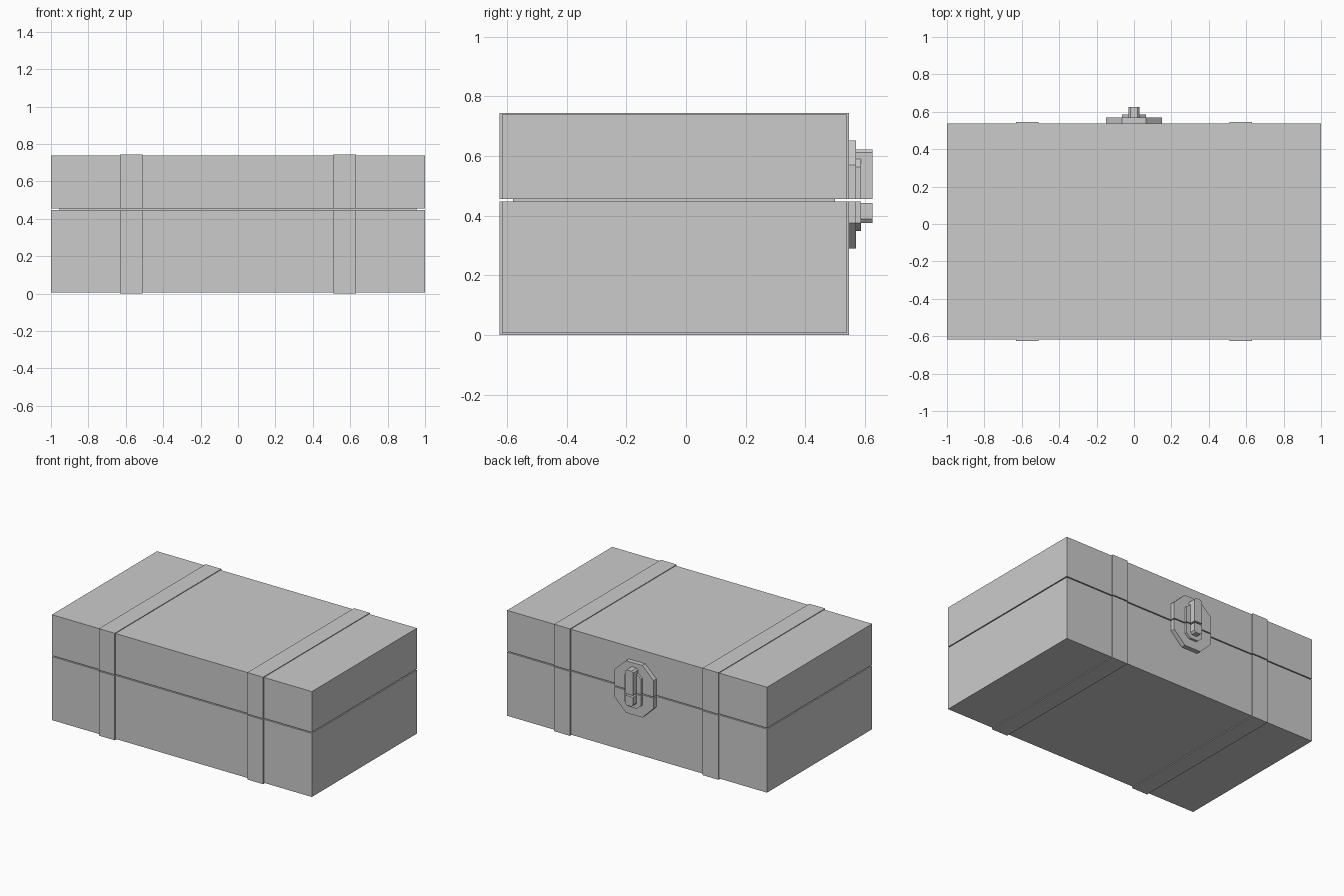
import bpy
import bmesh

cube = bpy.data.objects.get("Cube")
if cube:
    bpy.data.objects.remove(cube, do_unlink=True)

# Single plain grey finish
grey = bpy.data.materials.new("plain_grey")
grey.use_nodes = True
colour = (0.6, 0.6, 0.6, 1)
grey.diffuse_color = colour
grey.node_tree.nodes["Principled BSDF"].inputs["Base Color"].default_value = colour

SEAM_LOW, SEAM_HIGH = 0.448, 0.455
BACK = 0.538


def finish(name, bm):
    bmesh.ops.recalc_face_normals(bm, faces=bm.faces)
    mesh = bpy.data.meshes.new(name)
    bm.to_mesh(mesh)
    bm.free()
    mesh.materials.append(grey)
    obj = bpy.data.objects.new(name, mesh)
    bpy.context.collection.objects.link(obj)
    return obj


def box(name, x, y, z):
    bm = bmesh.new()
    bmesh.ops.create_cube(bm, size=1)
    for v in bm.verts:
        v.co = [lo + (c + 0.5) * (hi - lo) for c, (lo, hi) in zip(v.co, (x, y, z))]
    return finish(name, bm)


def cut_plate(name, half, z, y, cut_x, cut_low, cut_high):
    """Upright plate with chamfered corners, extruded along y."""
    lo, hi = z
    right = [(half - cut_x, lo), (half, lo + cut_low),
             (half, hi - cut_high), (half - cut_x, hi)]
    if not cut_low:
        right[0:2] = [(half, lo)]
    if not cut_high:
        right[-2:] = [(half, hi)]
    outline = right + [(-px, pz) for px, pz in reversed(right)]
    bm = bmesh.new()
    face = bm.faces.new([bm.verts.new((px, y[0], pz)) for px, pz in outline])
    new = bmesh.ops.extrude_face_region(bm, geom=[face])["geom"]
    verts = [g for g in new if isinstance(g, bmesh.types.BMVert)]
    bmesh.ops.translate(bm, verts=verts, vec=(0, y[1] - y[0], 0))
    if not face.is_valid or len(bm.faces) < len(outline) + 2:
        bm.faces.new([v for v in bm.verts if v not in verts])
    return finish(name, bm)


# Case halves with a recessed inner lip behind the seam
box("case_base", (-1, 1), (-0.617, BACK), (0.006, SEAM_LOW))
box("case_lid", (-1, 1), (-0.617, BACK), (SEAM_HIGH, 0.739))
box("inner_lip", (-0.955, 0.955), (-0.58, 0.5), (0.43, 0.47))

# Straps wrapping both halves
for side, sign in (("left", 1), ("right", -1)):
    x = sorted((sign * 0.51, sign * 0.632))
    box(side + "_strap_base", x, (-0.626, 0.546), (0, SEAM_LOW))
    box(side + "_strap_lid", x, (-0.626, 0.546), (SEAM_HIGH, 0.744))

# Clasp: stepped plates and latch, split at the seam
cut_plate("clasp_plate_base", 0.15, (0.29, SEAM_LOW), (BACK, 0.57), 0.087, 0.085, 0)
cut_plate("clasp_plate_lid", 0.15, (SEAM_HIGH, 0.652), (BACK, 0.57), 0.087, 0, 0.082)
cut_plate("clasp_mount_base", 0.063, (0.348, SEAM_LOW), (0.565, 0.586), 0.033, 0.027, 0)
cut_plate("clasp_mount_lid", 0.063, (SEAM_HIGH, 0.59), (0.565, 0.586), 0.033, 0, 0.027)
cut_plate("latch_base", 0.03, (0.375, 0.443), (0.565, 0.626), 0.011, 0.014, 0)
cut_plate("latch_lid", 0.03, (SEAM_HIGH, 0.622), (0.565, 0.626), 0.011, 0, 0.011)
